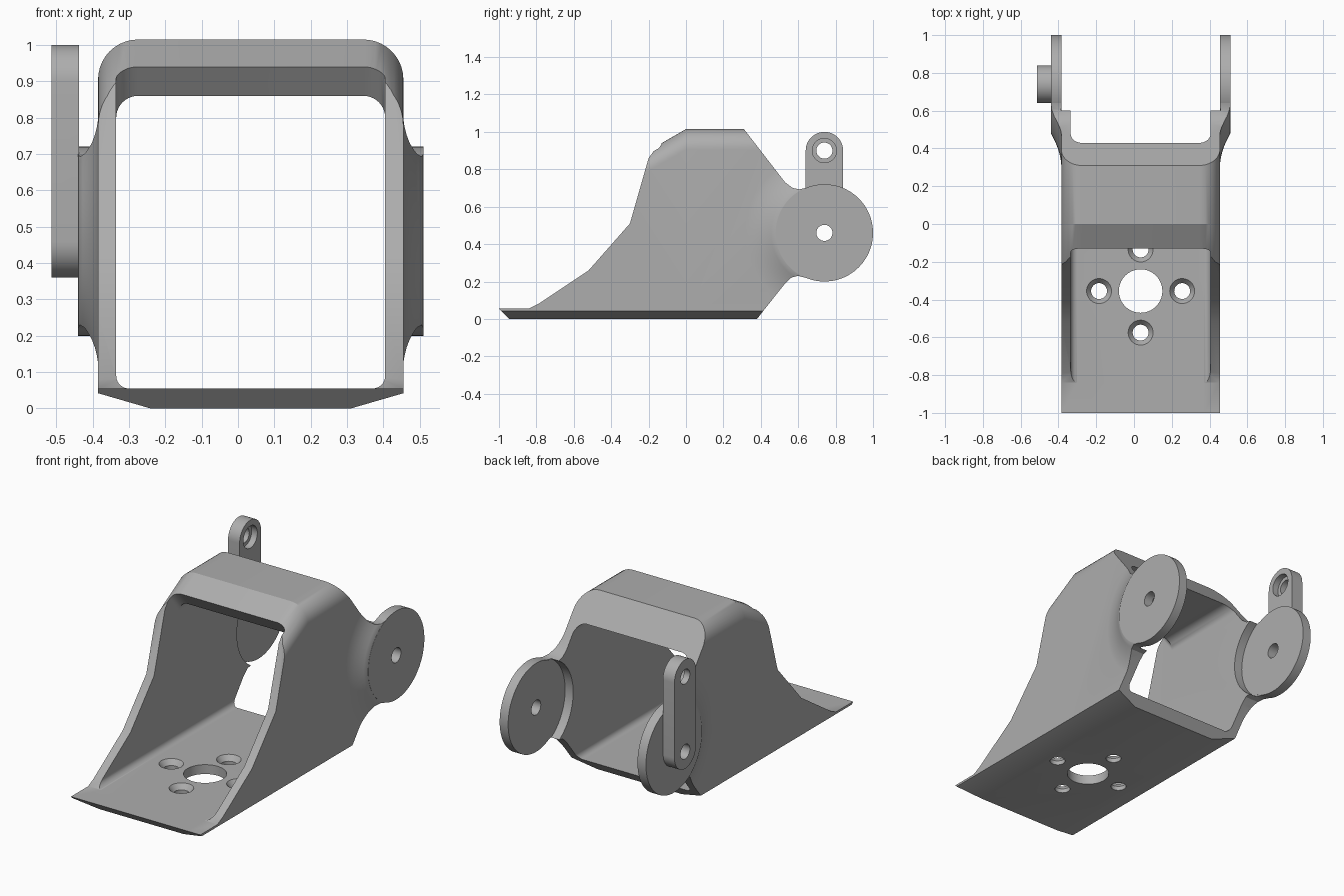
import bpy, bmesh
from math import sin, cos, pi, radians
from mathutils import Vector

old = bpy.data.objects.get("Cube")
if old:
    bpy.data.objects.remove(old, do_unlink=True)

grey = bpy.data.materials.new("plain_grey")
grey.use_nodes = True
colour = (0.42, 0.42, 0.42, 1)
grey.diffuse_color = colour
grey.node_tree.nodes["Principled BSDF"].inputs["Base Color"].default_value = colour

MID = 0.035                  # middle of the frame in x
LEFT, RIGHT = 0.455, -0.385  # outer wall planes
PIVOT = (0.74, 0.46)         # hinge axis in y, z


def loft(name, rings):
    """Solid skinned through rings with equal point counts."""
    bm = bmesh.new()
    loops = [[bm.verts.new(p) for p in ring] for ring in rings]
    for a, b in zip(loops, loops[1:]):
        for i in range(len(a)):
            j = (i + 1) % len(a)
            bm.faces.new((a[i], a[j], b[j], b[i]))
    bm.faces.new(loops[0][::-1])
    bm.faces.new(loops[-1])
    bmesh.ops.recalc_face_normals(bm, faces=bm.faces)
    me = bpy.data.meshes.new(name)
    bm.to_mesh(me)
    bm.free()
    ob = bpy.data.objects.new(name, me)
    bpy.context.collection.objects.link(ob)
    me.materials.append(grey)
    return ob


def turned(name, axis, a, b, profile, n=64):
    """Solid of revolution; profile is (position along axis, radius)."""
    def place(t, r, k):
        u, v = a + r * cos(2 * pi * k / n), b + r * sin(2 * pi * k / n)
        return (t, u, v) if axis == "x" else (u, v, t)
    return loft(name, [[place(t, r, k) for k in range(n)] for t, r in profile])


def prism_x(name, x0, x1, outline):
    return loft(name, [[(x, y, z) for y, z in outline] for x in (x0, x1)])


def combine(target, tool, operation):
    mod = target.modifiers.new(operation.lower(), "BOOLEAN")
    mod.operation, mod.object, mod.solver = operation, tool, "EXACT"
    bpy.context.view_layer.objects.active = target
    bpy.ops.object.modifier_apply(modifier=mod.name)
    bpy.data.objects.remove(tool, do_unlink=True)


def arc(cx, cz, r, start, n=10):
    return [(cx + r * cos(start + pi / 2 * k / n), cz + r * sin(start + pi / 2 * k / n))
            for k in range(n + 1)]


def shell_ring(y, top):
    """Outer section: rounded top, shallow chamfered underside."""
    pts = [(-0.275, 0), (0.275, 0), (0.42, 0.042)]
    pts += arc(0.31, top - 0.11, 0.11, 0) + arc(-0.31, top - 0.11, 0.11, pi / 2)
    pts += [(-0.42, 0.042)]
    return [(MID + x, y, z) for x, z in pts]


def tunnel_ring(y, top):
    pts = arc(0.31, top - 0.06, 0.06, 0) + arc(-0.31, top - 0.06, 0.06, pi / 2)
    pts += arc(-0.335, 0.09, 0.035, pi) + arc(0.335, 0.09, 0.035, 1.5 * pi)
    return [(MID + x, y, z) for x, z in pts]


# Outer frame, its top sloping down towards the front
frame = loft("frame", [shell_ring(-1.2, 0.323), shell_ring(0, 1.015), shell_ring(0.8, 1.015)])

# Flared shoulders that lead out to the hinge discs
for wall, s in ((LEFT, 1), (RIGHT, -1)):
    steps = [(-0.03, 0.425), (0.0, 0.425), (0.003, 0.40), (0.009, 0.37), (0.018, 0.34),
             (0.03, 0.31), (0.042, 0.285), (0.054, 0.262)]
    combine(frame, turned("shoulder", "x", *PIVOT, [(wall + s * d, r) for d, r in steps]), "UNION")

# Side outline trims the frame
outline = [(-1, 0.055), (-0.945, 0), (0.38, 0), (0.415, 0.045), (0.53, 0.19), (0.565, 0.222),
           (0.60, 0.23), (0.64, 0.22), (0.64, 0.70), (0.605, 0.693), (0.57, 0.70), (0.53, 0.73),
           (0.244, 1.1), (0, 1.1), (-0.13, 0.955), (-0.2, 0.86), (-0.3, 0.51), (-0.52, 0.26),
           (-0.79, 0.08), (-0.84, 0.055)]
combine(frame, prism_x("side_outline", -0.7, 0.7, outline), "INTERSECT")

# Opening through the frame, undercut behind the front lip
combine(frame, loft("opening", [tunnel_ring(-1.2, 1.167), tunnel_ring(-0.3, 1.167),
                                tunnel_ring(-0.07, 0.86), tunnel_ring(0.8, 0.86)]), "DIFFERENCE")

# Round recess inside each wall, then the hinge disc
for wall, s in ((LEFT, 1), (RIGHT, -1)):
    recess = [(wall - s * 0.2, 0.272), (wall + s * 0.002, 0.272)]
    combine(frame, turned("recess", "x", *PIVOT, recess), "DIFFERENCE")
    combine(frame, turned("disc", "x", *PIVOT, [(wall, 0.26), (wall + s * 0.055, 0.26)], 96), "UNION")

# Upright lever outside the right disc
ends = [(PIVOT[0] + 0.1 * cos(pi * k / 24), 0.90 + 0.1 * sin(pi * k / 24)) for k in range(25)]
ends += [(PIVOT[0] - 0.1 * cos(pi * k / 24), 0.46 - 0.1 * sin(pi * k / 24)) for k in range(25)]
combine(frame, prism_x("lever", -0.513, -0.438, ends), "UNION")

# Upper part of the lever reaches to the disc's inner plane
tab = [p for p in ends if p[1] >= 0.89] + [(0.64, 0.62), (0.84, 0.62)]
holes = [turned("pivot_hole", "x", *PIVOT, [(-0.7, 0.043), (0.7, 0.043)], 40),
         turned("lever_hole", "x", PIVOT[0], 0.90,
                [(-0.7, 0.043), (-0.475, 0.043), (-0.475, 0.065), (-0.3, 0.065)], 40),
         turned("floor_hole", "z", MID, -0.355, [(-0.1, 0.115), (0.2, 0.115)])]

# Four countersunk floor holes around the large one
for dx, dy in ((1, 0), (-1, 0), (0, 1), (0, -1)):
    holes.append(turned("screw_hole", "z", MID + 0.22 * dx, -0.355 + 0.22 * dy,
                        [(-0.1, 0.042), (0.025, 0.042), (0.055, 0.066), (0.1, 0.066)], 40))
for hole in holes:
    combine(frame, hole, "DIFFERENCE")

bpy.ops.object.select_all(action="DESELECT")
frame.select_set(True)
bpy.context.view_layer.objects.active = frame
bpy.ops.object.shade_smooth_by_angle(angle=radians(28))
